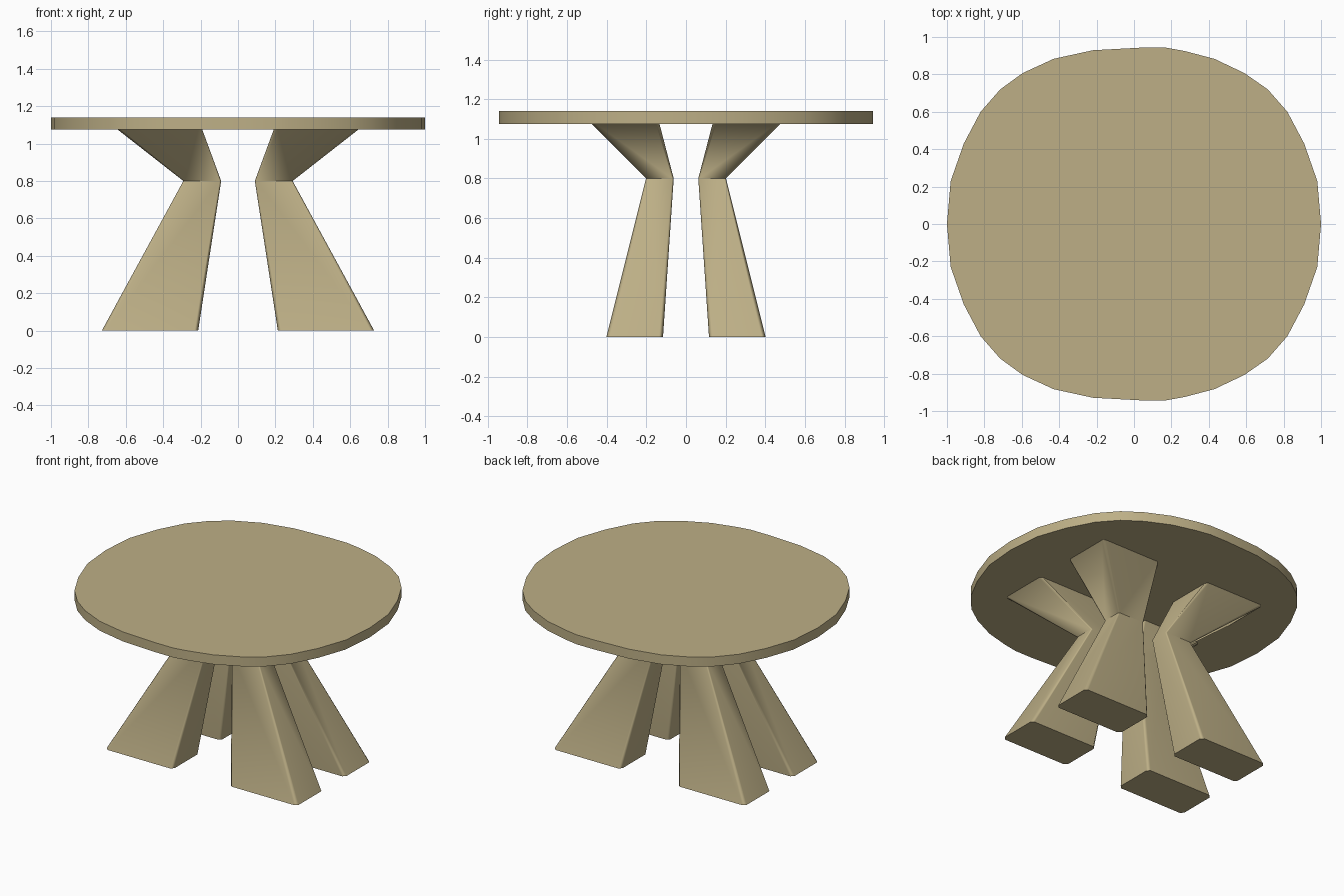
import bpy, bmesh

if "Cube" in bpy.data.objects:
    bpy.data.objects.remove(bpy.data.objects["Cube"])

wood = bpy.data.materials.new("olive_wood")
wood.diffuse_color = (.51, .43, .24, 1)
wood.use_nodes = True
wood.node_tree.nodes["Principled BSDF"].inputs["Base Color"].default_value = wood.diffuse_color


def loft(name, rings, angle):
    """Solid skinned through rings of equal point count, bottom to top."""
    bm = bmesh.new()
    loops = [[bm.verts.new(p) for p in ring] for ring in rings]
    for low, high in zip(loops, loops[1:]):
        n = len(low)
        for i in range(n):
            j = (i + 1) % n
            bm.faces.new((low[i], low[j], high[j], high[i]))
    bm.faces.new(loops[0][::-1])
    bm.faces.new(loops[-1])
    bmesh.ops.recalc_face_normals(bm, faces=bm.faces[:])
    mesh = bpy.data.meshes.new(name)
    bm.to_mesh(mesh)
    bm.free()
    mesh.materials.append(wood)
    obj = bpy.data.objects.new(name, mesh)
    bpy.context.collection.objects.link(obj)
    bpy.ops.object.select_all(action='DESELECT')
    obj.select_set(True)
    bpy.context.view_layer.objects.active = obj
    bpy.ops.object.shade_smooth_by_angle(angle=angle)
    # Keep broad faces flat and blend only the narrow corners
    mod = obj.modifiers.new("flat_faces", 'WEIGHTED_NORMAL')
    mod.keep_sharp = True
    return obj


# Table top: slightly squared round slab, back half mirrored to the front
back = [(1.0, 0), (.98, .23), (.91, .43), (.82, .6), (.715, .72), (.59, .807),
        (.43, .883), (.27, .925), (.17, .943), (.04, .943), (-.22, .929),
        (-.43, .883), (-.595, .807), (-.715, .72), (-.82, .6), (-.91, .43),
        (-.98, .23), (-1.0, 0)]
outline = back + [(x, -y) for x, y in back[-2:0:-1]]
loft("table_top", [[(x, y, z) for x, y in outline] for z in (1.075, 1.14)], .6)

# Legs: chamfered rectangular sections, wide foot, narrow waist, flared head
# (inner x, outer x, inner y, outer y, z, chamfer)
sections = [(.213, .728, .116, .402, 0, .02), (.09, .292, .062, .202, .8, .009),
            (.193, .65, .135, .48, 1.08, .018)]
for side, sx in (("left", -1), ("right", 1)):
    for end, sy in (("front", -1), ("back", 1)):
        rings = [[(sx * x, sy * y, z) for x, y in
                  ((x0 + c, y0), (x1 - c, y0), (x1, y0 + c), (x1, y1 - c),
                   (x1 - c, y1), (x0 + c, y1), (x0, y1 - c), (x0, y0 + c))]
                 for x0, x1, y0, y1, z, c in sections]
        loft(f"{end}_{side}_leg", rings, .97)
